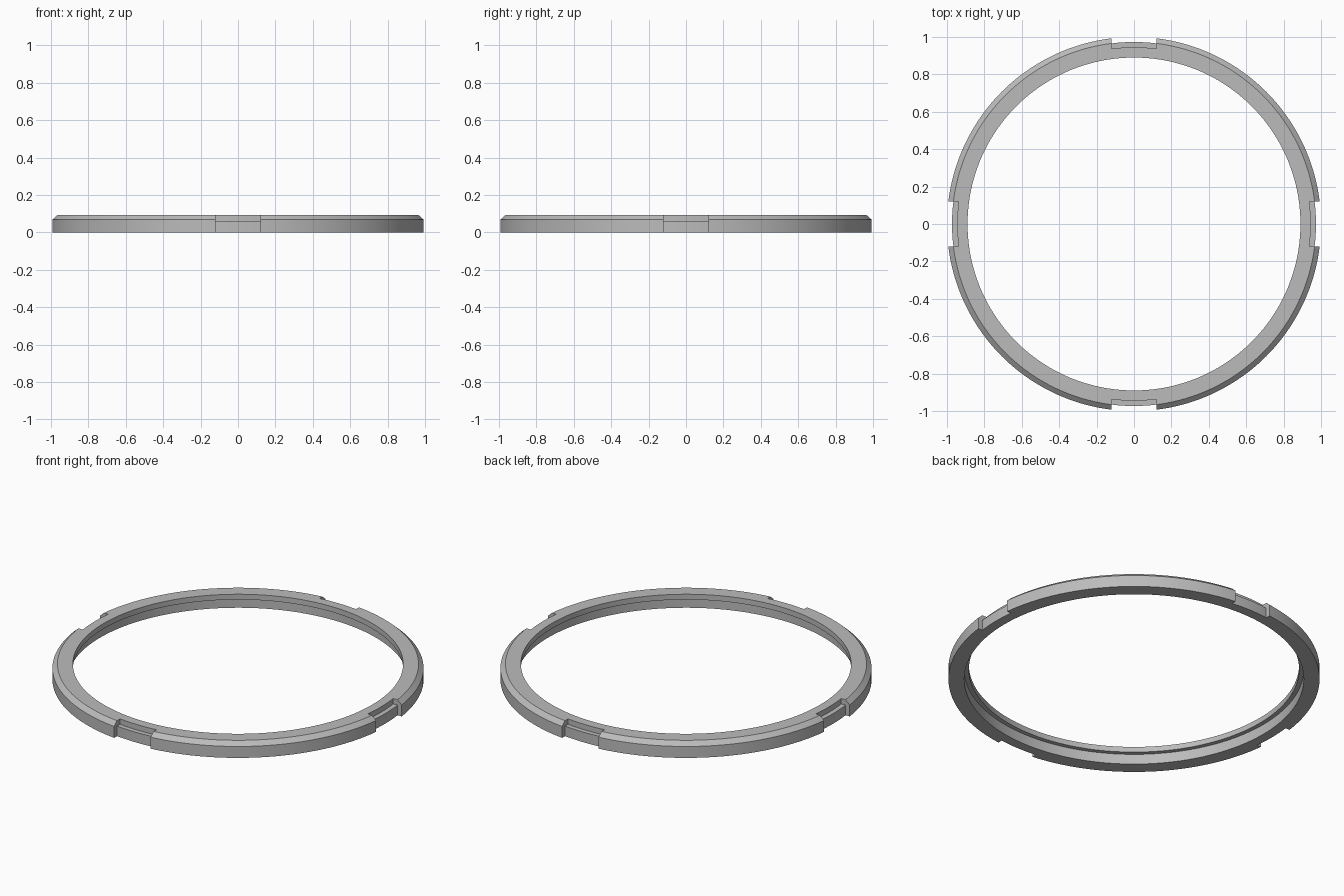
import bpy, bmesh
from math import asin, pi, cos, sin, radians

cube = bpy.data.objects.get("Cube")
if cube:
    bpy.data.objects.remove(cube, do_unlink=True)

# Dimensions
HALF_NOTCH = 0.12
HEIGHT, LEDGE, CHAMFER_Z = 0.092, 0.06, 0.068
OUTER, SHOULDER, RISER, SKIRT, BORE = 1.0, 0.973, 0.945, 0.915, 0.89

# Cross-sections as (radius, height); both share the inner lip
inner = [(RISER, HEIGHT), (BORE, HEIGHT), (BORE, LEDGE), (SKIRT, LEDGE), (SKIRT, 0), (SHOULDER, 0)]
rim = [(OUTER, 0), (OUTER, CHAMFER_Z), (SHOULDER, HEIGHT)]
step = [(SHOULDER, LEDGE), (RISER, LEDGE)]


def notch_angle(r):
    """Half angle of a notch whose sides are parallel."""
    return asin(HALF_NOTCH / r)


def point(r, z, a):
    return (r * cos(a), r * sin(a), z)


def sweep(bm, profile, middle, half_angle, steps):
    """Sweep a closed section about z, centred on the middle angle."""
    rows = []
    for i in range(steps + 1):
        t = 2 * i / steps - 1
        rows.append([bm.verts.new(point(r, z, middle + t * half_angle(r))) for r, z in profile])
    for a, b in zip(rows, rows[1:]):
        for j in range(len(profile)):
            k = (j + 1) % len(profile)
            bm.faces.new((a[j], a[k], b[k], b[j]))


bm = bmesh.new()
for q in range(4):
    mid = q * pi / 2
    # Notched stretch, then the full-section stretch that follows it
    sweep(bm, inner + step, mid, notch_angle, 8)
    sweep(bm, inner + rim, mid + pi / 4, lambda r: pi / 4 - notch_angle(r), 40)
    # Notch side walls
    wall = [(SHOULDER, 0)] + rim + [(RISER, HEIGHT)] + step[::-1]
    for side in (-1, 1):
        bm.faces.new([bm.verts.new(point(r, z, mid + side * notch_angle(r))) for r, z in wall])
bmesh.ops.remove_doubles(bm, verts=bm.verts, dist=0.0001)
bmesh.ops.recalc_face_normals(bm, faces=bm.faces)

mesh = bpy.data.meshes.new("notched_ring")
bm.to_mesh(mesh)
bm.free()
ring = bpy.data.objects.new("notched_ring", mesh)
bpy.context.collection.objects.link(ring)

# Plain grey finish
grey = bpy.data.materials.new("plain grey")
grey.use_nodes = True
colour = (0.5, 0.5, 0.5, 1)
grey.diffuse_color = colour
grey.node_tree.nodes["Principled BSDF"].inputs["Base Color"].default_value = colour
mesh.materials.append(grey)

bpy.ops.object.select_all(action="DESELECT")
ring.select_set(True)
bpy.context.view_layer.objects.active = ring
bpy.ops.object.shade_smooth_by_angle(angle=radians(30))
